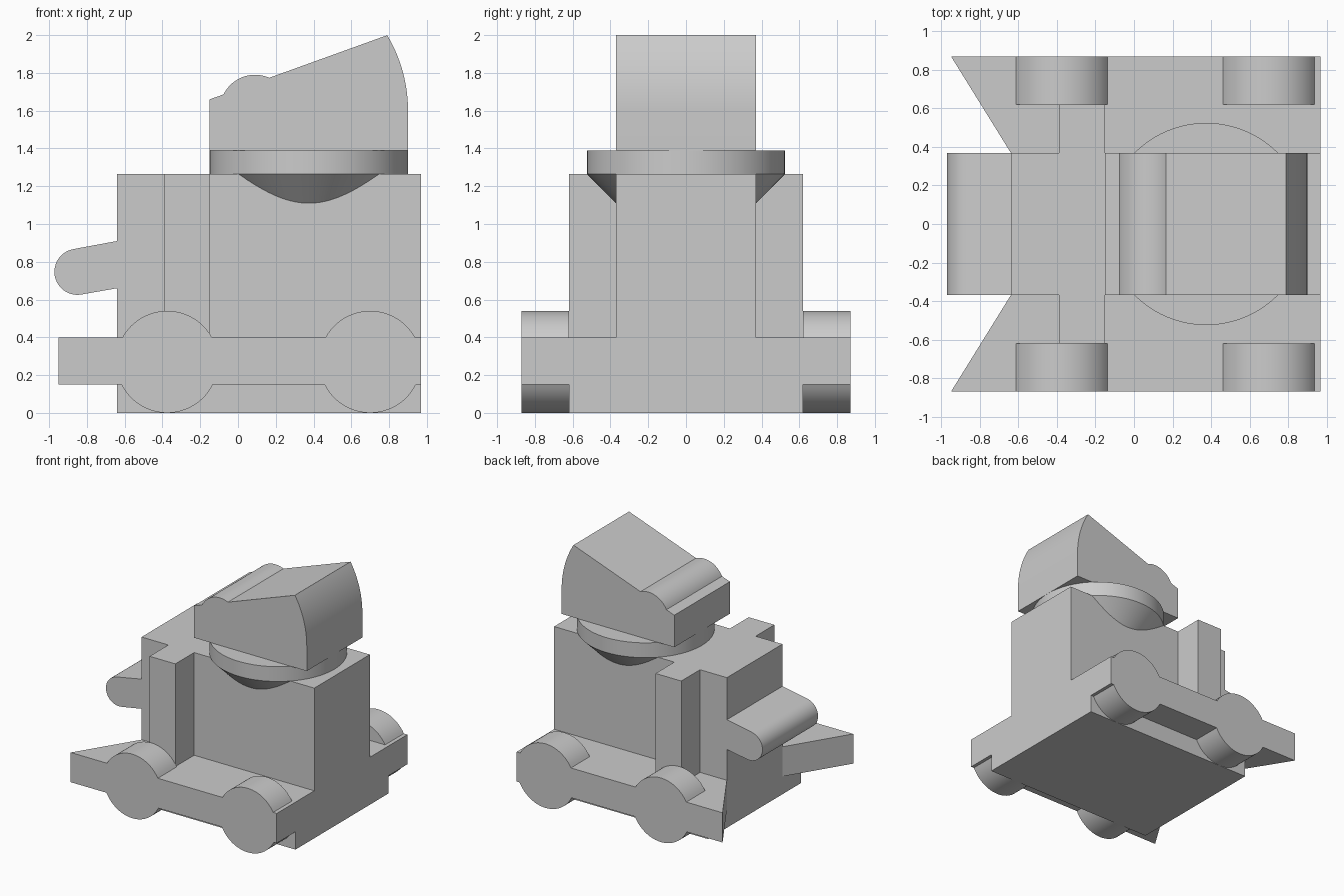
import bpy
import bmesh
from math import sin, cos, acos, asin, radians, pi
from mathutils import Matrix, Vector

cube = bpy.data.objects.get("Cube")
if cube:
    bpy.data.objects.remove(cube, do_unlink=True)

grey = bpy.data.materials.new("plain grey")
grey.use_nodes = True
grey.diffuse_color = (0.6, 0.6, 0.6, 1)
grey.node_tree.nodes["Principled BSDF"].inputs["Base Color"].default_value = (0.6, 0.6, 0.6, 1)

parts = []


def finish(name, bm):
    bmesh.ops.recalc_face_normals(bm, faces=bm.faces)
    mesh = bpy.data.meshes.new(name)
    bm.to_mesh(mesh)
    bm.free()
    mesh.materials.append(grey)
    obj = bpy.data.objects.new(name, mesh)
    bpy.context.collection.objects.link(obj)
    parts.append(obj)


def extrude(name, outline, low, high, axis):
    """Extrude a closed outline: a plan along z, or a side profile along y."""
    bm = bmesh.new()
    place = (lambda a, b: (a, b, low)) if axis == "z" else (lambda a, b: (a, low, b))
    face = bm.faces.new([bm.verts.new(place(a, b)) for a, b in outline])
    move = Vector((0, 0, high - low)) if axis == "z" else Vector((0, high - low, 0))
    new = bmesh.ops.extrude_face_region(bm, geom=[face], use_keep_orig=True)["geom"]
    bmesh.ops.translate(bm, vec=move, verts=[v for v in new if isinstance(v, bmesh.types.BMVert)])
    finish(name, bm)


def arc(cx, cz, r, start, end, steps=24):
    return [(cx + r * cos(start + (end - start) * i / steps),
             cz + r * sin(start + (end - start) * i / steps)) for i in range(steps + 1)]


def symmetric(half):
    """Complete a plan outline by mirroring it across y = 0."""
    return half + [(x, -y) for x, y in reversed(half)]


# Stacked lower body: base, wide deck with pointed prongs, tower with side columns
extrude("base", symmetric([(-0.64, -0.62), (0.97, -0.62)]), 0, 0.15, "z")
extrude("deck", symmetric([(-0.64, -0.37), (-0.95, -0.87), (0.97, -0.87)]), 0.15, 0.4, "z")
extrude("tower", symmetric([(-0.64, -0.37), (-0.39, -0.37), (-0.39, -0.62),
                            (-0.15, -0.62), (-0.15, -0.37), (0.97, -0.37)]), 0.4, 1.265, "z")

# Wheels: round segments showing above and below the deck
R = 0.27
top_angle = asin((0.4 - R) / R)
low_angle = asin((R - 0.15) / R)
for end, x in (("right", -0.375), ("left", 0.70)):
    for side, y in (("front", -0.87), ("back", 0.62)):
        extrude(f"{side}_{end}_wheel_top", arc(x, R, R, top_angle, pi - top_angle), y, y + 0.25, "y")
        extrude(f"{side}_{end}_wheel_bottom", arc(x, R, R, pi + low_angle, 2 * pi - low_angle), y, y + 0.25, "y")

# Rounded handle sloping out of the tower
extrude("handle", [(-0.64, 0.66), (-0.64, 0.91)]
        + arc(-0.85, 0.747, 0.122, radians(100), radians(280)), -0.37, 0.37, "y")

# Turntable: disc over a cone sunk into the tower
bm = bmesh.new()
for r1, r2, z1, z2 in ((0.3, 0.525, 1.04, 1.265), (0.525, 0.525, 1.265, 1.39)):
    bmesh.ops.create_cone(bm, cap_ends=True, segments=96, radius1=r1, radius2=r2, depth=z2 - z1,
                          matrix=Matrix.Translation((0.375, 0, (z1 + z2) / 2)))
finish("turntable", bm)

# Head: sloping top with a round ridge and a curved back
back = arc(0.12, 1.6, 0.78, 0, acos(0.67 / 0.78))
ridge = arc(0.09, 1.605, 0.185, radians(66), radians(154))
extrude("head", [(-0.15, 1.39), (0.9, 1.39)] + back + ridge + [(-0.15, 1.66)], -0.37, 0.37, "y")

# Smooth the curved surfaces, keep the corners sharp
bpy.ops.object.select_all(action="DESELECT")
for obj in parts:
    obj.select_set(True)
bpy.context.view_layer.objects.active = parts[0]
bpy.ops.object.shade_smooth_by_angle(angle=radians(25))
